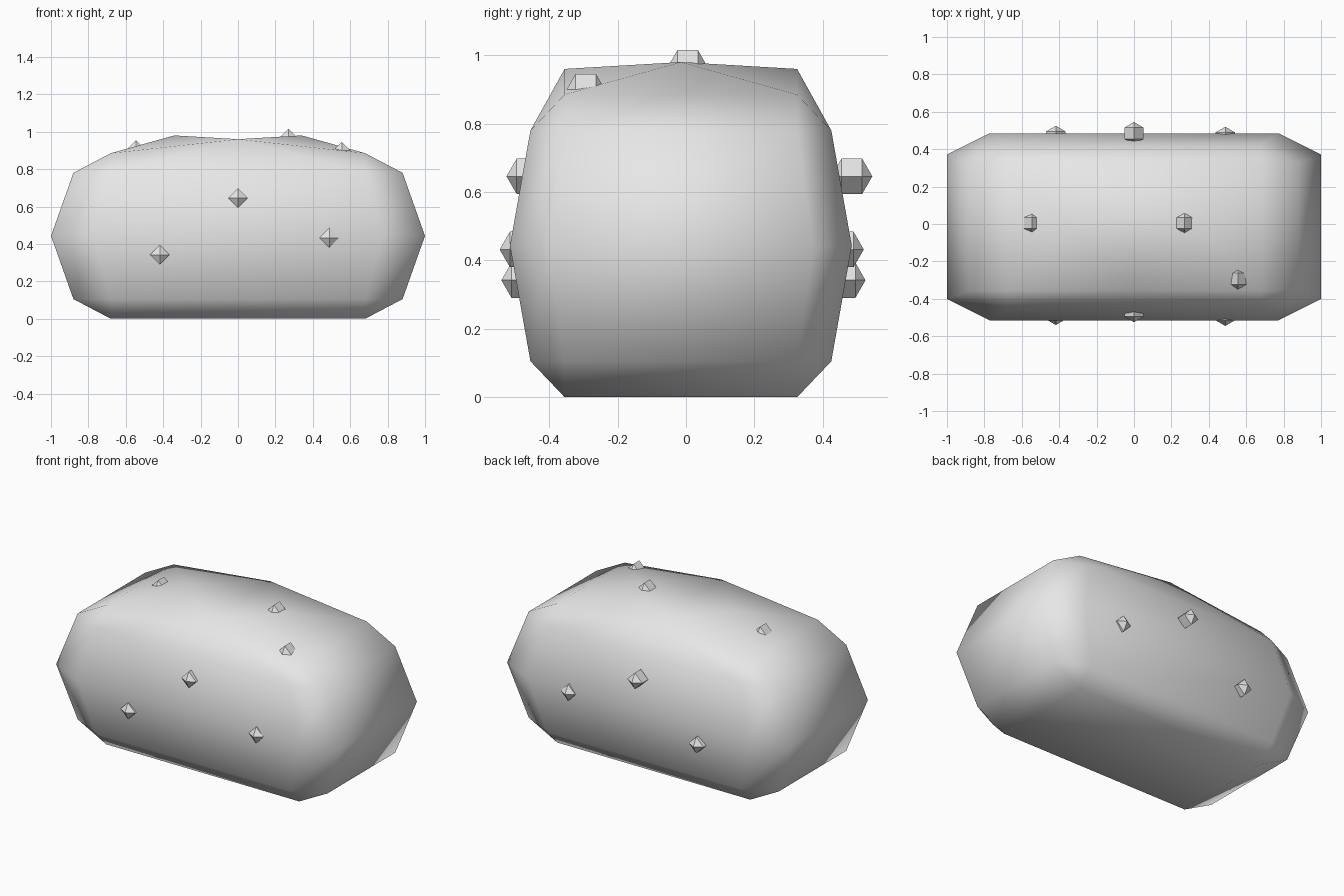
import bpy
import bmesh
from math import pi
from mathutils import Matrix

old = bpy.data.objects.get("Cube")
if old:
    bpy.data.objects.remove(old, do_unlink=True)

# One grey material for skin and buds
grey = bpy.data.materials.new("plain_grey")
grey.use_nodes = True
grey.diffuse_color = (0.8, 0.8, 0.8, 1)
grey.node_tree.nodes["Principled BSDF"].inputs["Base Color"].default_value = (0.8, 0.8, 0.8, 1)

Y_MID = -0.015


def finish(bm, name, smooth):
    bmesh.ops.recalc_face_normals(bm, faces=bm.faces)
    for f in bm.faces:
        f.smooth = smooth
    mesh = bpy.data.meshes.new(name)
    bm.to_mesh(mesh)
    bm.free()
    mesh.materials.append(grey)
    obj = bpy.data.objects.new(name, mesh)
    bpy.context.collection.objects.link(obj)
    return obj


# Body: chamfered box with a swollen middle ring
bm = bmesh.new()
X, Y, CUT_X, CUT_Y = 0.88, 0.44, 0.68, 0.34


def vert(x, y, z):
    return bm.verts.new((x, y + Y_MID, z))


def octagon(z, s):
    pts = [(X, -CUT_Y), (X, CUT_Y), (CUT_X, Y), (-CUT_X, Y),
           (-X, CUT_Y), (-X, -CUT_Y), (-CUT_X, -Y), (CUT_X, -Y)]
    return [vert(x * s, y * s, z) for x, y in pts]


def rectangle(z):
    return [vert(x, y, z) for x, y in
            ((CUT_X, -CUT_Y), (CUT_X, CUT_Y), (-CUT_X, CUT_Y), (-CUT_X, -CUT_Y))]


low, middle, high = octagon(0.105, 1), octagon(0.443, 1.136), octagon(0.78, 1)
base, top = rectangle(0), rectangle(0.885)

for a, b in ((low, middle), (middle, high)):
    for i in range(8):
        j = (i + 1) % 8
        bm.faces.new((a[i], a[j], b[j], b[i]))
bm.faces.new(base)

# Corner triangles and end chamfers
for ring, cap in ((low, base), (high, top)):
    for corner, i, j in ((0, 7, 0), (1, 1, 2), (2, 3, 4), (3, 5, 6)):
        bm.faces.new((cap[corner], ring[i], ring[j]))
    bm.faces.new((cap[0], cap[1], ring[1], ring[0]))
    bm.faces.new((cap[2], cap[3], ring[5], ring[4]))
bm.faces.new((base[1], base[2], low[3], low[2]))
bm.faces.new((base[3], base[0], low[7], low[6]))

# Two peaks on top with a shallow valley between them
front_mid, back_mid = vert(0, -CUT_Y, 0.96), vert(0, CUT_Y, 0.96)
for mid, a, b, i, j in ((back_mid, 1, 2, 2, 3), (front_mid, 3, 0, 6, 7)):
    bm.faces.new((mid, top[a], high[i]))
    bm.faces.new((mid, high[i], high[j]))
    bm.faces.new((mid, high[j], top[b]))
for side, front, back in ((1, top[0], top[1]), (-1, top[3], top[2])):
    peak = vert(side * 0.34, 0, 0.98)
    loop = (front, back, back_mid, front_mid)
    for i in range(4):
        bm.faces.new((peak, loop[i], loop[(i + 1) % 4]))
finish(bm, "body", True)


# Buds: small faceted bumps pointing front to back
def bud(name, x, y, z):
    b = bmesh.new()
    bmesh.ops.create_uvsphere(b, u_segments=4, v_segments=3, radius=0.06,
                              matrix=Matrix.Rotation(pi / 2, 4, "X"))
    finish(b, name, False).location = (x, y, z)


for label, x, z, front, back in (("right", -0.418, 0.342, -0.48, 0.465),
                                 ("middle", 0, 0.646, -0.465, 0.485),
                                 ("left", 0.488, 0.432, -0.485, 0.46)):
    bud("front_bud_" + label, x, front, z)
    bud("back_bud_" + label, x, back, z)
bud("top_bud_right", -0.545, 0.005, 0.902)
bud("top_bud_left", 0.27, 0.005, 0.963)
bud("top_bud_corner", 0.555, -0.293, 0.893)
